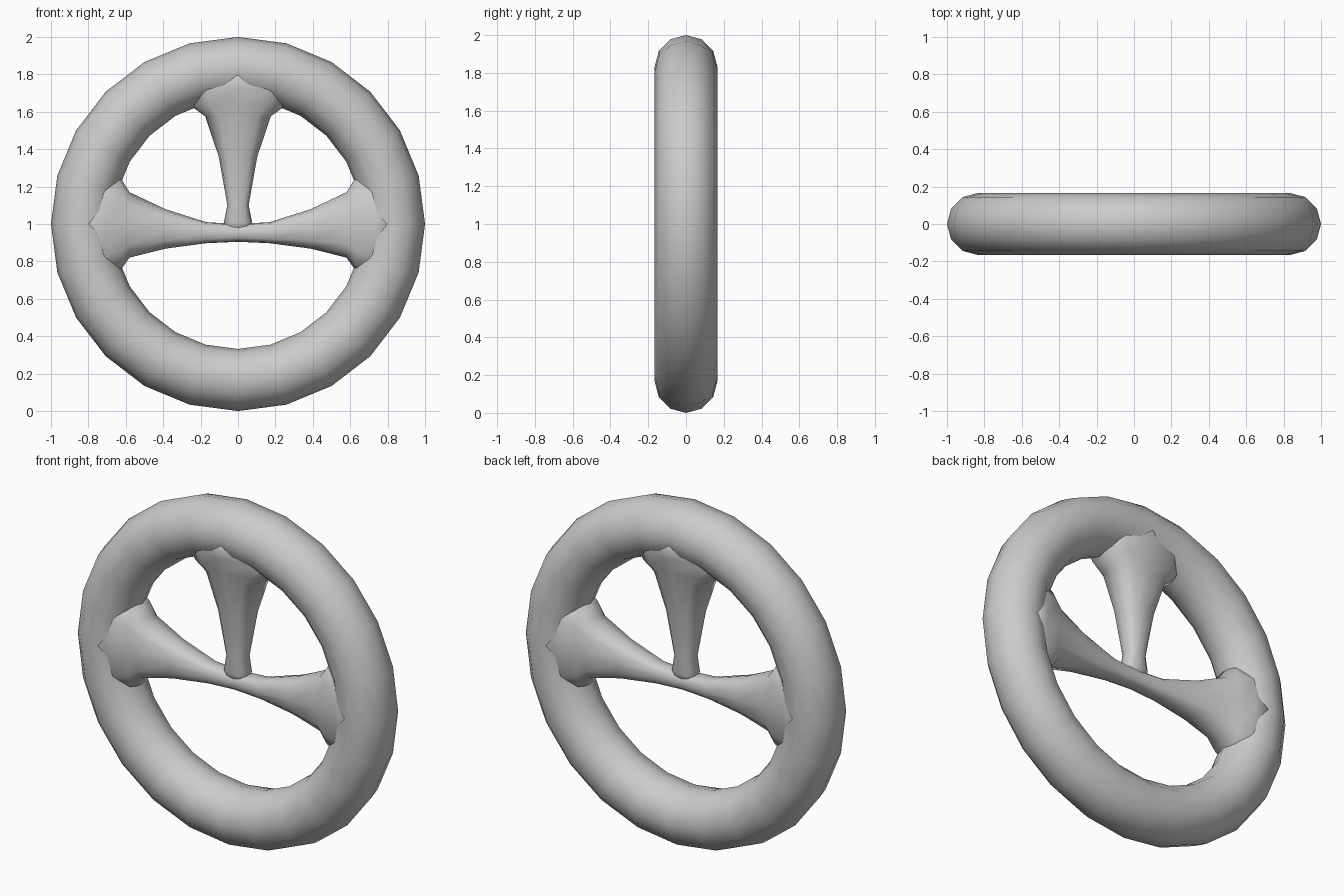
import bpy, bmesh, math
from mathutils import Vector

if "Cube" in bpy.data.objects:
    bpy.data.objects.remove(bpy.data.objects["Cube"])


def loft(name, stations, place, sides=12):
    """Skin rounded sections; each station = (distance, low edge, high edge, half depth)."""
    bm = bmesh.new()
    rings = []
    for d, lo, hi, depth in stations:
        ring = []
        for i in range(sides):
            a = 2 * math.pi * i / sides
            c, s = math.cos(a), math.sin(a)
            # slightly squared ellipse
            u = math.copysign(abs(c) ** 0.75, c) * (hi - lo) / 2 + (hi + lo) / 2
            v = math.copysign(abs(s) ** 0.75, s) * depth
            ring.append(bm.verts.new(place(d, u, v)))
        rings.append(ring)
    for r0, r1 in zip(rings, rings[1:]):
        for i in range(sides):
            j = (i + 1) % sides
            bm.faces.new((r0[i], r0[j], r1[j], r1[i]))
    bm.faces.new(rings[0])
    bm.faces.new(rings[-1])
    bmesh.ops.recalc_face_normals(bm, faces=bm.faces)
    for f in bm.faces:
        f.smooth = True
    me = bpy.data.meshes.new(name)
    bm.to_mesh(me)
    bm.free()
    ob = bpy.data.objects.new(name, me)
    bpy.context.collection.objects.link(ob)
    return ob


# Rim
bpy.ops.mesh.primitive_torus_add(
    major_radius=0.834, minor_radius=0.166, major_segments=24, minor_segments=12,
    location=(0, 0, 1), rotation=(math.pi / 2, 0, 0))
rim = bpy.context.object
rim.name = "rim"
bpy.ops.object.shade_smooth()

# Horizontal spokes: one bar, flared into the rim at both ends
half = [(0.0, 0.905, 1.00, 0.055), (0.17, 0.897, 1.01, 0.062), (0.39, 0.868, 1.08, 0.088),
        (0.58, 0.82, 1.17, 0.120), (0.63, 0.75, 1.25, 0.132), (0.72, 0.72, 1.28, 0.148),
        (0.83, 0.78, 1.22, 0.160)]
bar = [(-d, lo, hi, w) for d, lo, hi, w in reversed(half[1:])] + half
loft("horizontal_spokes", bar, lambda d, u, v: Vector((d, v, u)))

# Upper spoke, narrowing down to the bar
up = [(0.95, 0.06, 0.045), (1.01, 0.075, 0.055), (1.10, 0.057, 0.058), (1.36, 0.103, 0.088),
      (1.575, 0.175, 0.120), (1.63, 0.25, 0.132), (1.72, 0.28, 0.148), (1.83, 0.22, 0.160)]
loft("upper_spoke", [(z, -w, w, d) for z, w, d in up], lambda d, u, v: Vector((u, v, d)))
